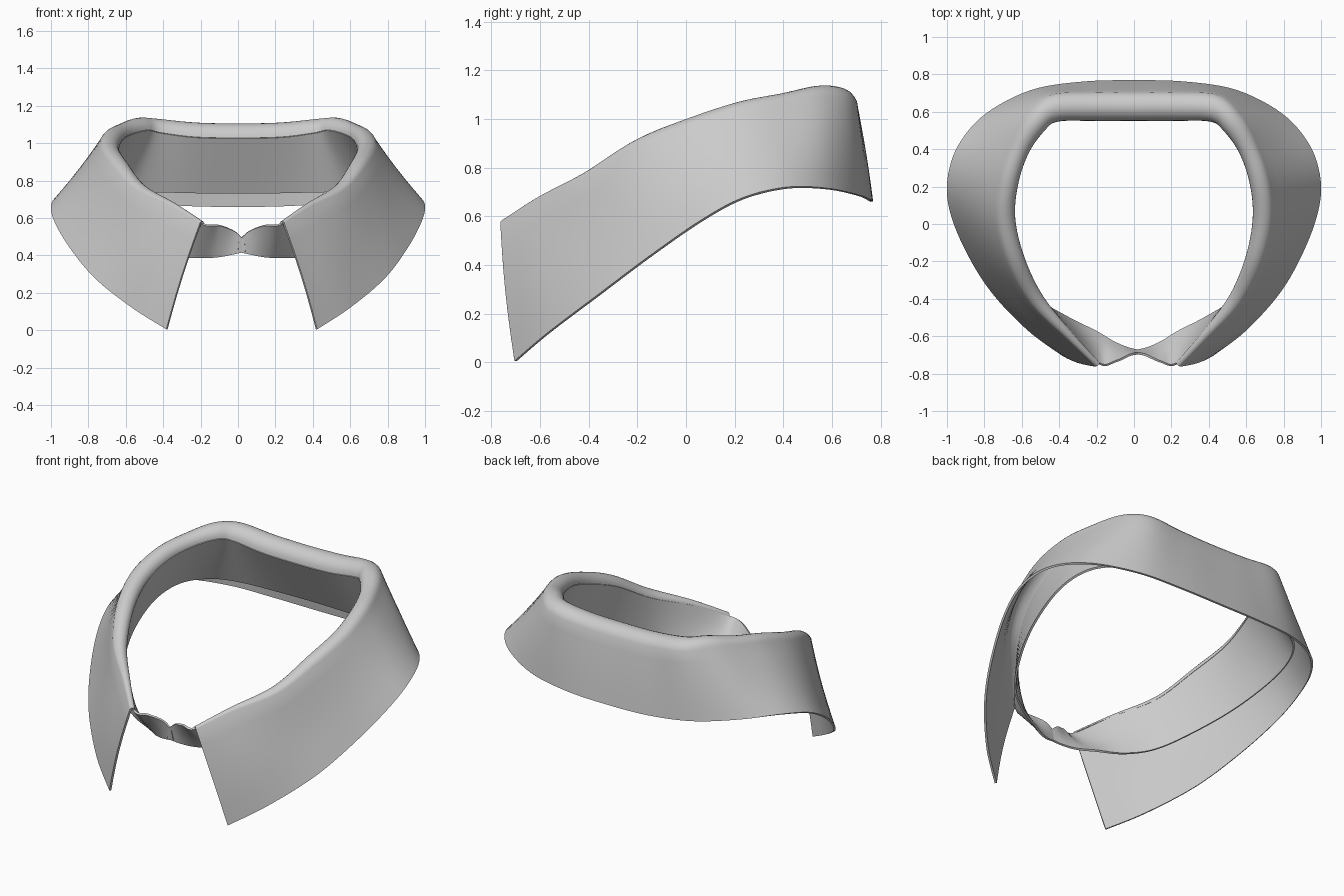
import bpy, bmesh, math
from mathutils import Vector as V
from mathutils.geometry import interpolate_bezier

if "Cube" in bpy.data.objects:
    bpy.data.objects.remove(bpy.data.objects["Cube"])

# Half-collar stations, front to back: leaf edge, fold ridge, stand bottom, fold width
STATIONS = [
    ((.40, -.70, .005), (.215, -.752, .578), (.22, -.575, .39), .02),
    ((.58, -.565, .12), (.36, -.60, .675), (.37, -.50, .395), .035),
    ((.77, -.36, .275), (.53, -.41, .775), (.52, -.40, .44), .07),
    ((.90, -.14, .44), (.637, -.20, .91), (.65, -.20, .525), .09),
    ((.98, .07, .585), (.69, .02, 1.0), (.74, .03, .61), .10),
    ((.993, .24, .675), (.675, .22, 1.065), (.78, .29, .69), .10),
    ((.935, .42, .717), (.615, .40, 1.10), (.74, .49, .733), .10),
    ((.79, .585, .712), (.53, .54, 1.13), (.62, .63, .74), .12),
    ((.55, .71, .685), (.43, .62, 1.125), (.45, .685, .74), .14),
    ((.28, .755, .665), (.23, .63, 1.105), (.22, .71, .735), .145),
    ((0, .763, .66), (0, .63, 1.10), (0, .715, .735), .145),
]
# Stand tabs beyond the leaf: top, bottom
TABS = [((-.015, -.69, .48), (-.02, -.68, .42)),
        ((.04, -.70, .53), (.05, -.665, .405)),
        ((.12, -.735, .56), (.13, -.63, .392))]


def sections():
    leaf, stand = [], []
    for top, bot in TABS:
        stand.append([V(top).lerp(V(bot), t / 4) for t in range(5)])
    for i, (edge, ridge, bot, w) in enumerate(STATIONS):
        edge, ridge, bot = V(edge), V(ridge), V(bot)
        t = V(STATIONS[min(i + 1, 10)][1]) - V(STATIONS[max(i - 1, 0)][1])
        n = V((t.y, -t.x, 0)).normalized() if i < 10 else V((0, 1, 0))
        c = ridge - V((0, 0, w * .5))
        roll = [c + n * (w / 2 * math.cos(math.radians(a))) + V((0, 0, w * .5 * math.sin(math.radians(a))))
                for a in range(20, 181, 16)]
        fall = [edge.lerp(roll[0], k / 6) for k in range(6)]
        bulge = .012 if i < 2 else (-.008 if i < 7 else .004)
        for k, p in enumerate(fall):
            p += n * bulge * math.sin(math.pi * k / 6)
        leaf.append(fall + roll)
        stand.append([roll[-1].lerp(bot, k / 4) for k in range(5)])
    return leaf, stand


def mirrored(rows):
    left = [[V((-p.x, p.y, p.z)) for p in r] for r in rows]
    full = left + [[p.copy() for p in r] for r in rows[-2::-1]]
    for r in full:  # slight sideways skew of the front opening
        for p in r:
            p.x += .02 * max(0, -p.y / .7)
    return full


def smooth(rows, steps=6):
    out = []
    for i in range(len(rows) - 1):
        a, b, c, d = (rows[max(i - 1, 0)], rows[i], rows[i + 1], rows[min(i + 2, len(rows) - 1)])
        cols = [interpolate_bezier(q, q + (r - p) / 6, r - (s - q) / 6, r, steps + 1)
                for p, q, r, s in zip(a, b, c, d)]
        out += [[col[k] for col in cols] for k in range(steps)]
    return out + [rows[-1]]


def sheet(name, rows):
    rows = smooth(mirrored(rows))
    bm = bmesh.new()
    grid = [[bm.verts.new(p) for p in r] for r in rows]
    for r, s in zip(grid, grid[1:]):
        for k in range(len(r) - 1):
            bm.faces.new((r[k], r[k + 1], s[k + 1], s[k]))
    bmesh.ops.recalc_face_normals(bm, faces=bm.faces)
    me = bpy.data.meshes.new(name)
    bm.to_mesh(me)
    bm.free()
    ob = bpy.data.objects.new(name, me)
    bpy.context.collection.objects.link(ob)
    # Cloth thickness
    mod = ob.modifiers.new("thickness", 'SOLIDIFY')
    mod.thickness, mod.offset = .012, 0
    bpy.ops.object.select_all(action='DESELECT')
    ob.select_set(True)
    bpy.context.view_layer.objects.active = ob
    bpy.ops.object.modifier_apply(modifier=mod.name)
    bpy.ops.object.shade_smooth_by_angle(angle=math.radians(60))


leaf_rows, stand_rows = sections()
sheet("collar_leaf", leaf_rows)    # turned-down outer leaf with rolled fold
sheet("collar_stand", stand_rows)  # inner neck band with overlapping tabs
